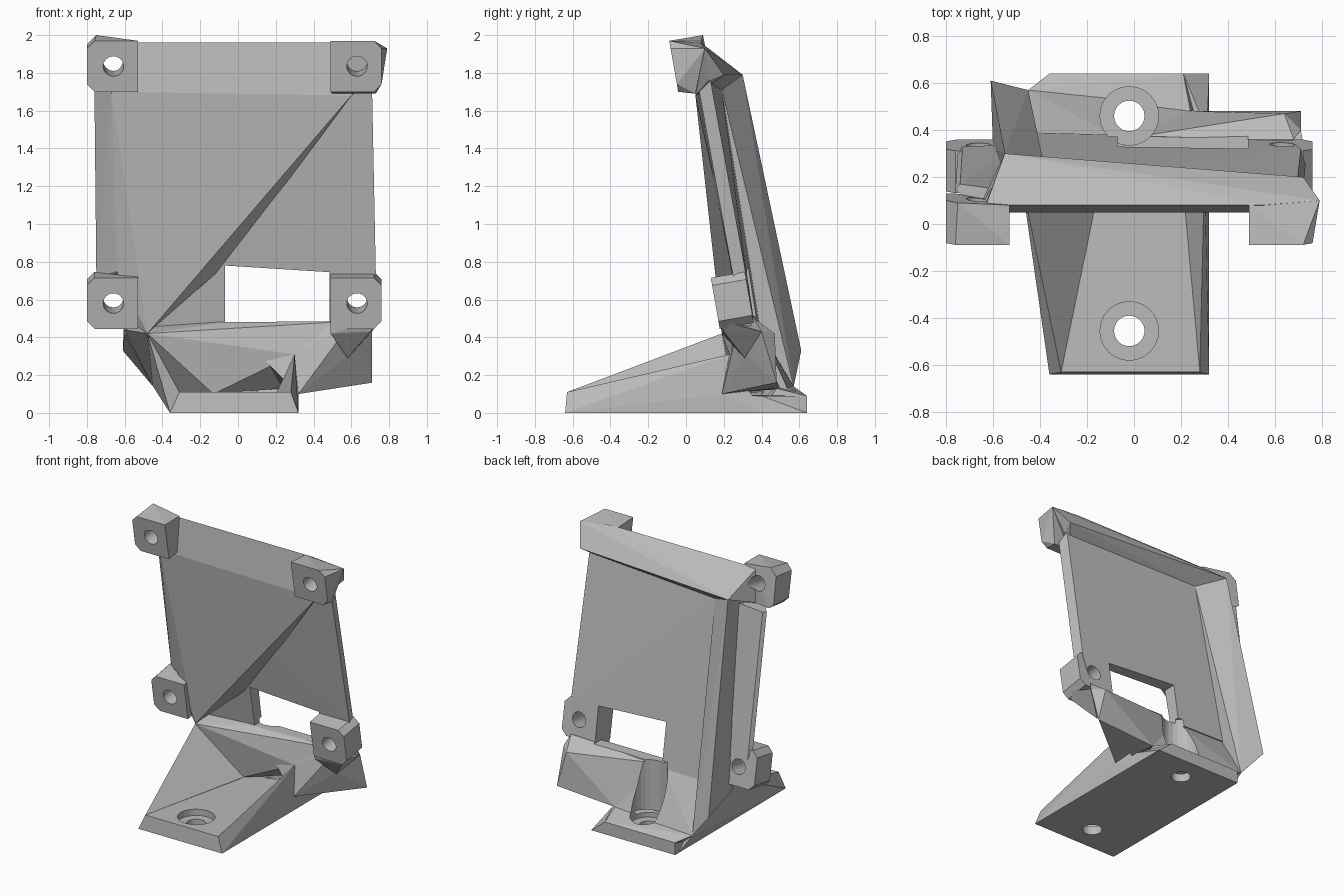
import bpy
import bmesh
from mathutils import Matrix, Vector

default_cube = bpy.data.objects.get("Cube")
if default_cube:
    bpy.data.objects.remove(default_cube, do_unlink=True)

grey = bpy.data.materials.new("plain_grey")
grey.use_nodes = True
grey.diffuse_color = (.5, .5, .5, 1)
grey.node_tree.nodes["Principled BSDF"].inputs["Base Color"].default_value = grey.diffuse_color

LEAN = .175                                   # backward lean of the mounting plane
AXIS = Vector((0, 1, LEAN))                   # direction of the mounting holes
parts, cutters = [], []


def add_mesh(name, bm, group):
    """Turn a bmesh into a flat shaded object and remember it."""
    bmesh.ops.recalc_face_normals(bm, faces=bm.faces)
    mesh = bpy.data.meshes.new(name)
    bm.to_mesh(mesh)
    bm.free()
    mesh.materials.append(grey)
    obj = bpy.data.objects.new(name, mesh)
    bpy.context.collection.objects.link(obj)
    group.append(obj)
    return obj


def faceted(name, points, group=parts):
    """Convex faceted block spanned by its corner points."""
    bm = bmesh.new()
    for point in points:
        bm.verts.new(point)
    result = bmesh.ops.convex_hull(bm, input=bm.verts)
    unused = [v for v in result["geom_interior"] if isinstance(v, bmesh.types.BMVert)]
    bmesh.ops.delete(bm, geom=unused, context="VERTS")
    bmesh.ops.dissolve_limit(bm, angle_limit=.01, verts=bm.verts, edges=bm.edges)
    return add_mesh(name, bm, group)


def drill(name, start, direction, radius, length, sides=24):
    """Cylindrical cutter from a start point along a direction."""
    bm = bmesh.new()
    bmesh.ops.create_cone(bm, cap_ends=True, segments=sides, radius1=radius,
                          radius2=radius, depth=length)
    direction = Vector(direction).normalized()
    turn = Vector((0, 0, 1)).rotation_difference(direction).to_matrix().to_4x4()
    middle = Vector(start) + direction * length / 2
    bmesh.ops.transform(bm, matrix=Matrix.Translation(middle) @ turn, verts=bm.verts)
    add_mesh(name, bm, cutters).hide_render = True


def boss(name, x, y, z, depth, back=None):
    """Corner block with chamfered outer corners, set along the leaning axis."""
    half, cut = .135, .04
    side = 1 if x > 0 else -1
    outline = [(-side * half, half), (-side * half, -half),
               (side * (half - cut), half), (side * half, half - cut),
               (side * half, cut - half), (side * (half - cut), -half)]
    front = [Vector((x + dx, y - LEAN * dz, z + dz)) for dx, dz in outline]
    faceted(name, front + (back or [point + AXIS * depth for point in front]))


# shared corner points
ridge = (-.48, .19, .42)
rim_peak = (.30, .23, .31)
valley = (-.13, .25, .10)
rim_foot = (.32, .19, .10)
fin_foot = (-.45, .57, .14)
rib_heel = (-.61, .61, .33)
rib_top = (-.55, .30, 1.79)
rib_inner = (-.37, .19, 1.71)
panel_left = (-.67, .05, 1.70)
panel_right = (.60, .05, 1.68)
window_corner = (-.07, .25, .78)
sill_front, sill_back = (-.06, .28, .48), (-.06, .36, .48)
body_heel = (.24, .48, .13)
lip_corner = (.79, .10, 1.93)

# foot with its sloping heel, raised fin on one side and low rim on the other
faceted("foot", [(-.36, -.64, 0), (.32, -.64, 0), (-.36, .64, 0), (.32, .64, 0),
                 (-.31, -.63, .11), (.28, -.63, .11), (-.36, .64, .09), (.21, .64, .09),
                 (.31, .40, .09)])
faceted("foot_heel", [fin_foot, (-.36, .64, .09), (.21, .64, .09), body_heel,
                      (-.36, .40, .14), (-.36, .40, .02), (.30, .40, .02)])
faceted("foot_fin", [(-.36, -.64, 0), (-.31, -.63, .11), ridge, valley, fin_foot,
                     (-.36, .60, 0), (-.40, .30, .10)])
faceted("foot_rim", [(.28, -.63, .11), (.32, -.64, 0), rim_peak, rim_foot,
                     (.32, .40, 0), (.20, .25, .10)])

# lower body joining the foot to the plate
faceted("lower_body_middle", [ridge, valley, rim_peak, sill_front, sill_back,
                              (.50, .28, .48), (-.10, .53, .12), body_heel])
faceted("lower_body_left", [rim_peak, rim_foot, (.71, .48, .16), (.71, .40, .43),
                            (.64, .47, .42), body_heel, (.58, .32, .30), sill_front,
                            sill_back, (.60, .28, .48), (.68, .36, .50)])
faceted("lower_body_right", [ridge, valley, fin_foot, sill_front, sill_back,
                             (-.10, .54, .12), (-.45, .37, .48), (-.60, .30, .44)])
faceted("boss_support", [(.49, .19, .42), (.70, .20, .43), (.49, .18, .48), (.75, .18, .49),
                         (.71, .40, .43), (.58, .31, .29), (.50, .31, .46)])

# leaning plate, its raised diagonal front panel and the side flange
faceted("plate", [panel_left, (.71, .07, 1.70), (.73, .25, .72), (-.64, .26, .75),
                  (.66, .30, .46), (-.55, .30, .44), rib_inner, (.69, .13, 1.76),
                  (.71, .32, .72), (.66, .36, .46), (-.45, .39, .46)])
faceted("front_panel", [panel_left, panel_right, ridge, (-.64, .21, .75), window_corner,
                        (-.60, .30, .50), (-.60, .12, 1.70)])
faceted("side_flange", [panel_left, (-.64, .21, .75), (-.76, .15, 1.70), (-.75, .30, .72),
                        (-.74, .17, 1.70), (-.73, .33, .68), (-.52, .14, 1.70),
                        (-.50, .34, .62)])

# back rib and top lip
faceted("back_rib", [rib_top, rib_heel, fin_foot, rib_inner, (-.52, .10, 1.76),
                     (-.45, .35, .40), (-.60, .32, .42)])
faceted("top_lip", [panel_left, panel_right, (-.63, .08, 1.96), (.55, .08, 1.96),
                    lip_corner, (.72, .20, 1.79), rib_top, rib_inner,
                    (.70, .12, 1.76), (-.60, .11, 1.76)])

# four corner bosses with drilled holes; one top boss tapers into the lip
tapered = [lip_corner, (.49, .08, 1.96), (.73, .05, 1.69), (.50, .05, 1.69)]
peaked = [(-.75, .09, 2), (-.53, .08, 1.97), (-.80, .10, 1.95), (-.80, .13, 1.75),
          (-.76, .13, 1.72), (-.53, .09, 1.72)]
for level, y, z, backs in (("upper", -.065, 1.835, (peaked, tapered)),
                           ("lower", .155, .58, (None, None))):
    for hand, x, back in zip(("right", "left"), (-.665, .625), backs):
        boss(level + "_" + hand + "_boss", x, y, z, .18, back)
        start = Vector((x + .005, y, z)) - AXIS * .1
        drill("boss_hole", start, AXIS, .054, .25 if back is tapered else .7)

# sockets and screw holes in the foot
for y in (-.455, .46):
    drill("screw_hole", (-.02, y, -.1), (0, 0, 1), .065, .5)
    drill("screw_socket", (-.02, y, .06), (0, 0, 1), .125, .45)

# window through the plate
faceted("window", [(x, y, z) for y in (0, .8)
                   for x, z in ((-.07, .48), (.485, .485), (.485, .745), (-.07, .78))],
        cutters).hide_render = True

# cut every opening, then discard the cutters
for part in parts:
    for cutter in cutters:
        cut = part.modifiers.new("opening", "BOOLEAN")
        cut.operation = "DIFFERENCE"
        cut.solver = "EXACT"
        cut.object = cutter
bpy.context.view_layer.update()
graph = bpy.context.evaluated_depsgraph_get()
finished = [bpy.data.meshes.new_from_object(part.evaluated_get(graph)) for part in parts]
for part, mesh in zip(parts, finished):
    part.modifiers.clear()
    part.data = mesh
for cutter in cutters:
    bpy.data.objects.remove(cutter, do_unlink=True)
